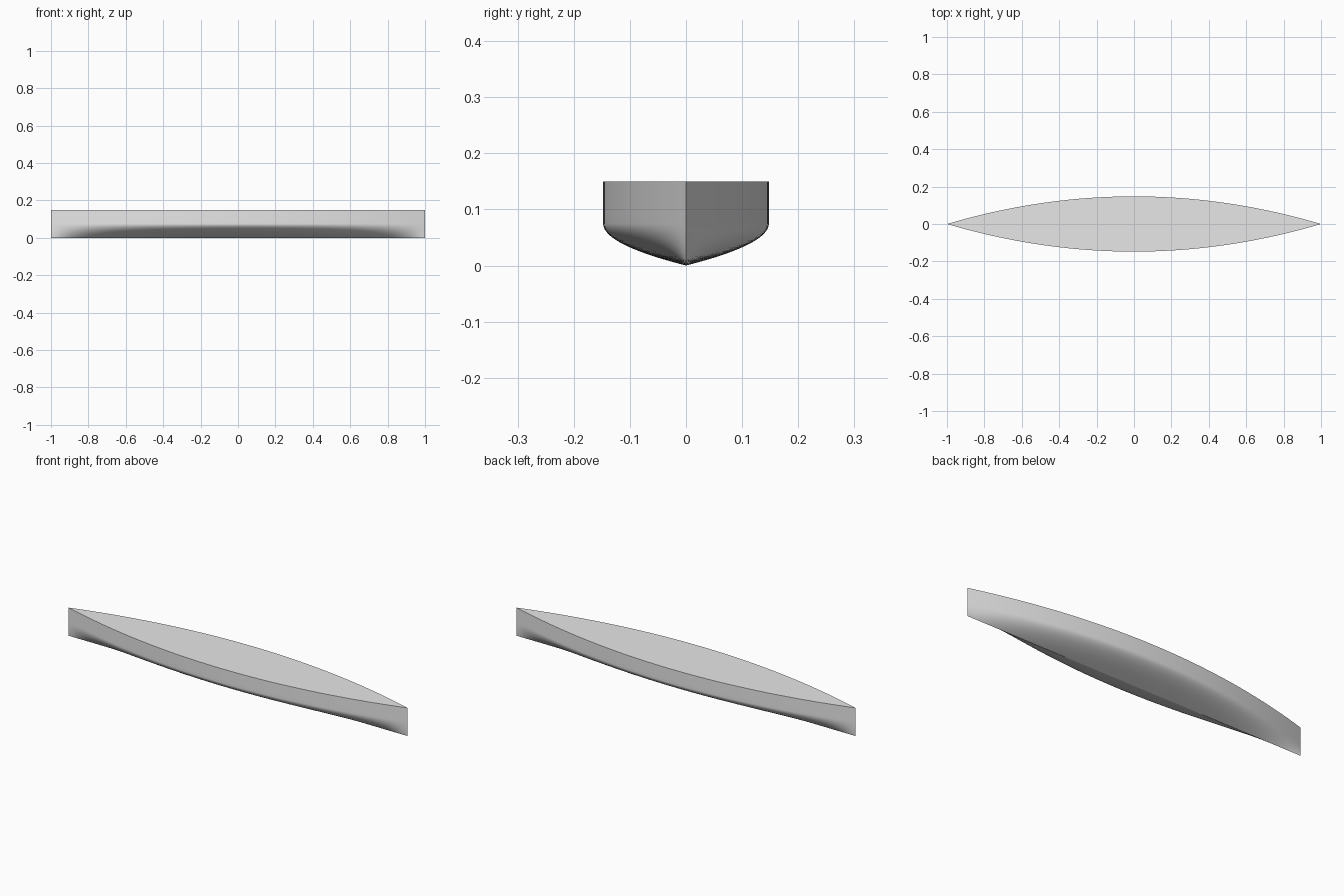
import bpy, bmesh
from math import radians

HALF_LENGTH, HALF_BEAM = 1.0, 0.1477
DRAFT, HEIGHT = 0.075, 0.15
STATIONS, BILGE_STEPS, SIDE_STEPS = 72, 24, 4

cube = bpy.data.objects.get("Cube")
if cube:
    bpy.data.objects.remove(cube, do_unlink=True)

# Half section as (width fraction, height): parabolic bottom, upright topsides
section = []
for i in range(BILGE_STEPS + 1):
    s = 1 - i / BILGE_STEPS
    section.append((1 - s * s, DRAFT * (1 - s)))
for i in range(1, SIDE_STEPS + 1):
    section.append((1, DRAFT + (HEIGHT - DRAFT) * i / SIDE_STEPS))

# Sweep the section along the hull, with a parabolic waterline
bm = bmesh.new()
rims = []
for side in (1, -1):
    columns = []
    for k in range(STATIONS + 1):
        t = 2 * k / STATIONS - 1
        beam = side * HALF_BEAM * (1 - t * t)
        columns.append([bm.verts.new((HALF_LENGTH * t, beam * w, z)) for w, z in section])
    for a, b in zip(columns, columns[1:]):
        for j in range(len(section) - 1):
            bm.faces.new((a[j], b[j], b[j + 1], a[j + 1]))
    rims.append([c[-1] for c in columns])

# Flat deck closing the top
bm.faces.new(rims[1] + rims[0][-2:0:-1])

# Join both sides at keel, stem and stern
bmesh.ops.remove_doubles(bm, verts=bm.verts, dist=1e-6)
bmesh.ops.recalc_face_normals(bm, faces=bm.faces)
mesh = bpy.data.meshes.new("hull")
bm.to_mesh(mesh)
bm.free()

hull = bpy.data.objects.new("hull", mesh)
bpy.context.collection.objects.link(hull)

# Plain grey paint
grey = bpy.data.materials.new("light_grey")
grey.use_nodes = True
colour = (0.8, 0.8, 0.8, 1)
grey.diffuse_color = colour
grey.node_tree.nodes["Principled BSDF"].inputs["Base Color"].default_value = colour
mesh.materials.append(grey)

# Smooth hull with crisp keel, stems and deck edge
bpy.ops.object.select_all(action='DESELECT')
hull.select_set(True)
bpy.context.view_layer.objects.active = hull
bpy.ops.object.shade_smooth_by_angle(angle=radians(20))
